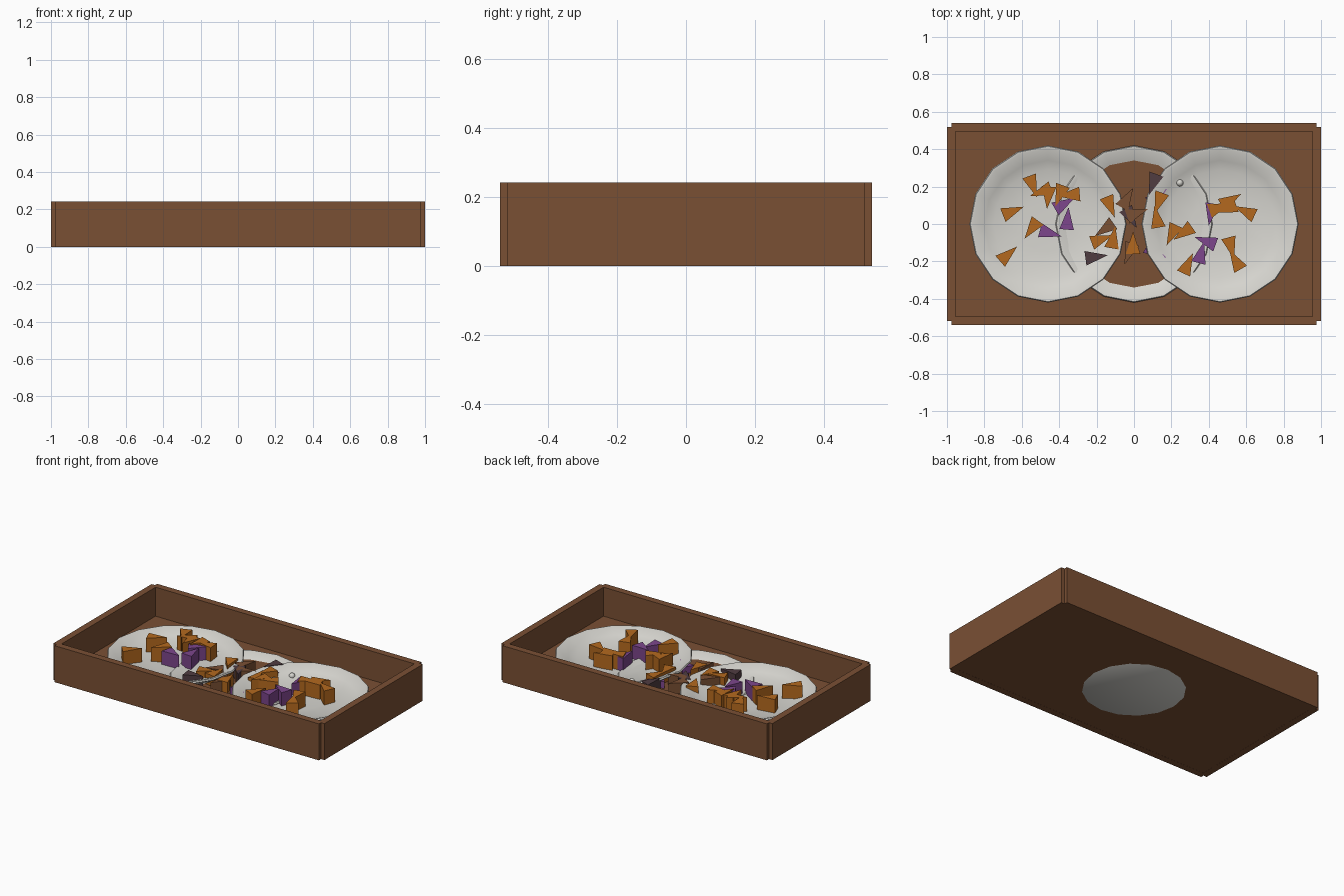
import bpy, bmesh, math
from mathutils import Matrix

if "Cube" in bpy.data.objects:
    bpy.data.objects.remove(bpy.data.objects["Cube"])


def material(name, rgb):
    m = bpy.data.materials.new(name)
    m.diffuse_color = (*rgb, 1)
    m.use_nodes = True
    m.node_tree.nodes["Principled BSDF"].inputs["Base Color"].default_value = m.diffuse_color
    return m


WOOD = material("brown_wood", (0.195, 0.080, 0.034))
CHINA = material("white_china", (0.68, 0.67, 0.63))
ORANGE = material("orange", (0.456, 0.141, 0.013))
PURPLE = material("purple", (0.205, 0.061, 0.262))
DARK = material("dark_plum", (0.080, 0.045, 0.053))


def finish(bm, name, mat):
    bmesh.ops.recalc_face_normals(bm, faces=bm.faces)
    me = bpy.data.meshes.new(name)
    bm.to_mesh(me)
    bm.free()
    ob = bpy.data.objects.new(name, me)
    me.materials.append(mat)
    bpy.context.collection.objects.link(ob)
    return ob


def smooth(ob, angle):
    bpy.ops.object.select_all(action='DESELECT')
    ob.select_set(True)
    bpy.context.view_layer.objects.active = ob
    bpy.ops.object.shade_smooth_by_angle(angle=math.radians(angle))


def box(name, x0, x1, y0, y1, z0, z1, mat):
    bm = bmesh.new()
    bmesh.ops.create_cube(bm, size=1)
    bmesh.ops.scale(bm, vec=(x1 - x0, y1 - y0, z1 - z0), verts=bm.verts)
    bmesh.ops.translate(bm, vec=((x0 + x1) / 2, (y0 + y1) / 2, (z0 + z1) / 2), verts=bm.verts)
    return finish(bm, name, mat)


# Tray: floor and four walls, end walls standing slightly proud at the corners
box("tray_floor", -0.96, 0.96, -0.50, 0.50, 0.0006, 0.05, WOOD)
for side, s in (("front", -1), ("back", 1)):
    a, b = sorted((s * 0.495, s * 0.54))
    box(f"tray_wall_{side}", -0.975, 0.975, a, b, 0, 0.243, WOOD)
for side, s in (("left", -1), ("right", 1)):
    a, b = sorted((s * 0.955, s * 1.0))
    box(f"tray_wall_{side}", a, b, -0.518, 0.518, 0, 0.243, WOOD)

# Plates: a lathed profile with sixteen sides
PROFILE = [(0, 0), (0.31, 0), (0.412, 0.062), (0.42, 0.071), (0.415, 0.078),
           (0.402, 0.077), (0.34, 0.050), (0.29, 0.032), (0.15, 0.024), (0, 0.022)]


def plate(name, x, z):
    bm = bmesh.new()
    verts = [bm.verts.new((r, 0, h)) for r, h in PROFILE]
    edges = [bm.edges.new(p) for p in zip(verts, verts[1:])]
    bmesh.ops.spin(bm, geom=verts + edges, cent=(0, 0, 0), axis=(0, 0, 1),
                   angle=math.tau, steps=16, use_duplicate=False)
    bmesh.ops.remove_doubles(bm, verts=bm.verts, dist=0.0005)
    bmesh.ops.translate(bm, vec=(x, 0, z), verts=bm.verts)
    smooth(finish(bm, name, CHINA), 40)


plate("middle_plate", 0, 0)
plate("left_plate", -0.46, 0.04)
plate("right_plate", 0.46, 0.04)


# Wedge pieces: triangular prisms, each given by centre x, y and pointing angle
def wedges(name, mat, z0, z1, places, length=0.12, width=0.078):
    for i, (x, y, ang) in enumerate(places):
        bm = bmesh.new()
        base = [bm.verts.new(p) for p in ((-length / 2, -width / 2, z0), (length / 2, 0, z0),
                                          (-length / 2, width / 2, z0))]
        face = bm.faces.new(base)
        top = bmesh.ops.extrude_face_region(bm, geom=[face])["geom"]
        bmesh.ops.translate(bm, vec=(0, 0, z1 - z0),
                            verts=[v for v in top if isinstance(v, bmesh.types.BMVert)])
        bm.transform(Matrix.Translation((x, y, 0)) @ Matrix.Rotation(math.radians(ang), 4, 'Z'))
        finish(bm, f"{name}_{i + 1}", mat)


# Pieces on the left plate
wedges("left_orange_wedge", ORANGE, 0.062, 0.160, [
    (-0.645, 0.07, 22), (-0.67, -0.16, 41), (-0.55, -0.03, 234), (-0.54, 0.20, 290),
    (-0.50, 0.17, 200), (-0.46, 0.14, 265), (-0.40, 0.15, 250), (-0.35, 0.155, 185)])
wedges("left_purple_wedge", PURPLE, 0.062, 0.153, [
    (-0.445, -0.05, -16), (-0.355, 0.03, 85), (-0.37, 0.11, 30)])

# Pieces on the right plate
wedges("right_orange_wedge", ORANGE, 0.062, 0.160, [
    (0.59, 0.07, 155), (0.52, 0.13, 30), (0.46, 0.09, 20), (0.49, 0.08, 200),
    (0.52, -0.13, 285), (0.54, -0.19, 120), (0.29, -0.21, 65), (0.20, -0.06, 245),
    (0.26, -0.05, 215)])
wedges("right_purple_wedge", PURPLE, 0.062, 0.153, [
    (0.38, -0.09, 160), (0.36, -0.15, 75), (0.41, 0.05, 260)])

# Lower pieces lying on the middle plate
wedges("middle_orange_wedge", ORANGE, 0.022, 0.122, [
    (-0.125, 0.09, -68), (-0.17, -0.08, 20), (-0.11, -0.07, 80), (-0.005, -0.10, 90),
    (0.13, 0.11, 250), (0.12, 0.04, 100)])
wedges("middle_brown_wedge", WOOD, 0.022, 0.120, [
    (-0.16, -0.03, 215), (-0.035, 0.14, 60), (-0.03, -0.16, 250), (0.02, 0.06, 20)])
wedges("middle_dark_wedge", DARK, 0.022, 0.120, [
    (-0.20, -0.175, 8), (-0.015, 0.03, 300), (0.10, 0.21, 250)])
wedges("middle_purple_wedge", PURPLE, 0.022, 0.095, [
    (0.13, 0.15, 40), (0.12, -0.15, 330)])

# Small white bead on the right plate
bm = bmesh.new()
bmesh.ops.create_uvsphere(bm, u_segments=12, v_segments=8, radius=0.019)
bmesh.ops.translate(bm, vec=(0.245, 0.22, 0.078), verts=bm.verts)
smooth(finish(bm, "bead", CHINA), 60)
